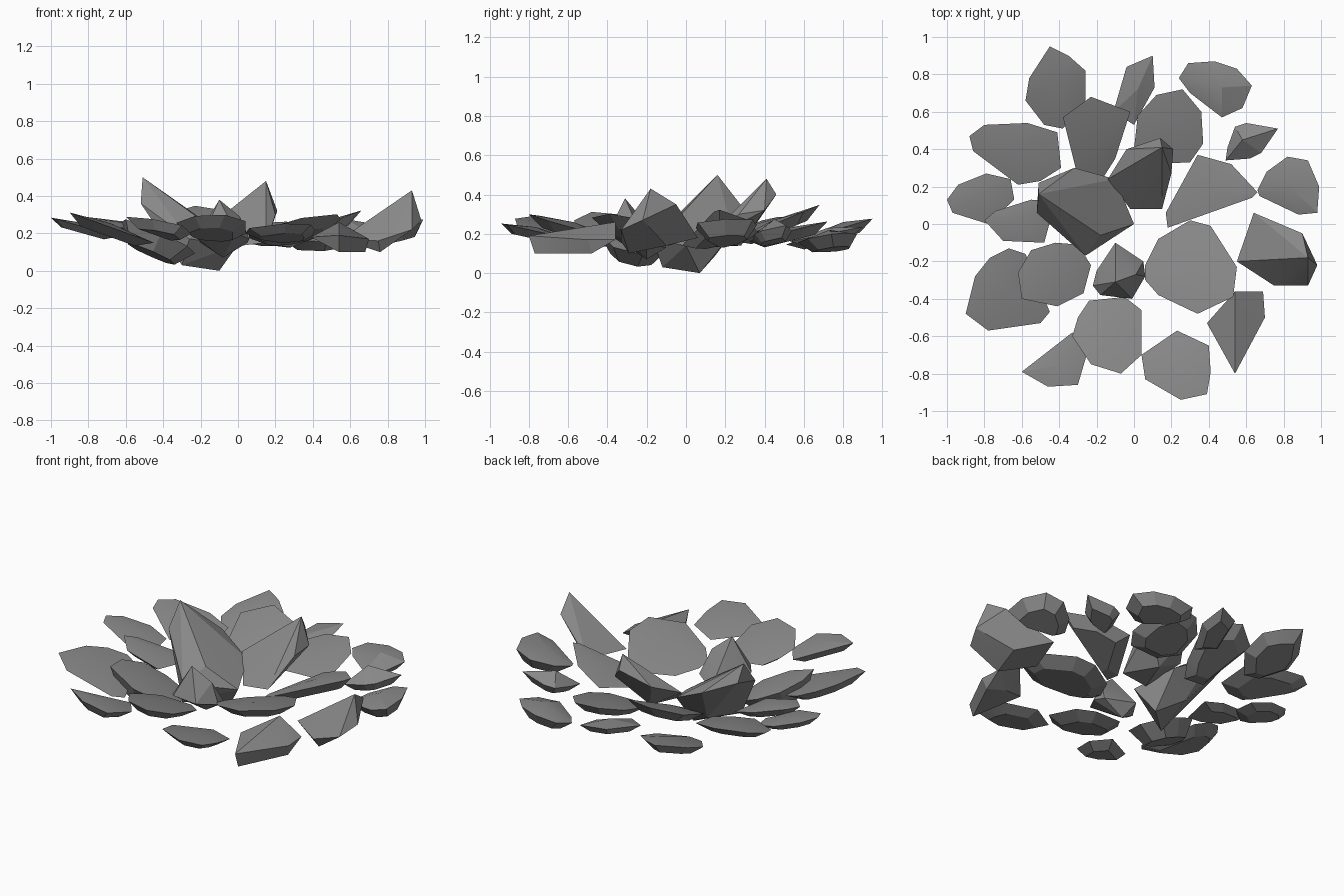
import bpy, bmesh, math
from mathutils import Vector

cube = bpy.data.objects.get("Cube")
if cube:
    bpy.data.objects.remove(cube)

# One grey stone colour
stone = bpy.data.materials.new("stone_grey")
stone.use_nodes = True
stone.diffuse_color = (.25, .25, .25, 1)
stone.node_tree.nodes["Principled BSDF"].inputs["Base Color"].default_value = stone.diffuse_color


def chunk(name, points):
    """Solid stone: the convex hull of a few corner points."""
    bm = bmesh.new()
    for p in points:
        bm.verts.new(p)
    hull = bmesh.ops.convex_hull(bm, input=bm.verts[:])
    loose = [v for v in hull["geom_interior"] if isinstance(v, bmesh.types.BMVert)]
    bmesh.ops.delete(bm, geom=loose, context='VERTS')
    bmesh.ops.dissolve_limit(bm, angle_limit=math.radians(1), verts=bm.verts[:], edges=bm.edges[:])
    bmesh.ops.recalc_face_normals(bm, faces=bm.faces[:])
    mesh = bpy.data.meshes.new(name)
    bm.to_mesh(mesh)
    bm.free()
    mesh.materials.append(stone)
    obj = bpy.data.objects.new(name, mesh)
    bpy.context.collection.objects.link(obj)
    bpy.ops.object.select_all(action='DESELECT')
    obj.select_set(True)
    bpy.context.view_layer.objects.active = obj
    bpy.ops.object.shade_smooth_by_angle(angle=math.radians(15))


def shard(name, outline, height, rise_x=0, rise_y=0, thick=.05, crest=None):
    """Chipped stone plate: an outline laid on a tilted plane, with a smaller
    underside and a low crest."""
    count = len(outline)
    cx = sum(p[0] for p in outline) / count
    cy = sum(p[1] for p in outline) / count
    normal = Vector((-rise_x, -rise_y, 1)).normalized()
    centre = Vector((cx, cy, height))
    rim = [Vector((x, y, height + rise_x * (x - cx) + rise_y * (y - cy))) for x, y in outline]
    under = [centre.lerp(p, .64) - normal * thick for p in rim]
    top = Vector(crest) if crest else centre + normal * .02
    chunk(name, rim + under + [top])


# Back shards
shard("back_right_outer_shard",
      [(-.45, .95), (-.35, .9), (-.26, .82), (-.26, .66), (-.38, .51), (-.48, .53), (-.58, .66), (-.56, .78)],
      height=.21, rise_y=.3, crest=(-.4, .8, .26))
shard("back_right_inner_shard",
      [(-.23, .68), (-.02, .6), (-.1, .35), (-.17, .24), (-.3, .25), (-.38, .57)],
      height=.25, rise_y=.42)
shard("back_middle_shard",
      [(.1, .9), (.11, .73), (0, .53), (-.11, .6), (-.04, .84)],
      height=.2, rise_y=.2, thick=.04, crest=(.02, .72, .23))
shard("back_left_inner_shard",
      [(0, .4), (.02, .58), (.12, .69), (.26, .72), (.36, .6), (.37, .43), (.3, .33), (.1, .32)],
      height=.21, rise_y=.25)
shard("back_left_outer_shard",
      [(.24, .78), (.29, .86), (.43, .87), (.55, .83), (.63, .74), (.58, .62), (.47, .57), (.3, .7)],
      height=.18, rise_x=.1, rise_y=.15, thick=.06, crest=(.47, .73, .22))

# Right side shards
shard("right_back_shard",
      [(-.88, .47), (-.8, .53), (-.57, .54), (-.41, .49), (-.39, .3), (-.5, .23), (-.62, .21), (-.86, .39)],
      height=.24, rise_x=-.13, rise_y=.18, thick=.04)
shard("right_outer_shard",
      [(-1, .13), (-.94, .21), (-.79, .27), (-.66, .24), (-.64, .13), (-.78, 0), (-.97, .06)],
      height=.235, rise_x=-.28, thick=.035)
shard("right_inner_shard",
      [(-.8, .02), (-.74, .07), (-.55, .13), (-.42, .12), (-.48, -.1), (-.7, -.09)],
      height=.21, rise_x=-.25, thick=.04)
shard("right_front_outer_shard",
      [(-.9, -.48), (-.85, -.28), (-.77, -.18), (-.67, -.13), (-.58, -.16), (-.45, -.47), (-.5, -.53), (-.78, -.57)],
      height=.235, rise_x=-.36)
shard("right_front_inner_shard",
      [(-.62, -.26), (-.55, -.14), (-.42, -.1), (-.3, -.11), (-.23, -.22), (-.27, -.37), (-.41, -.44), (-.6, -.4)],
      height=.18, rise_x=-.42, rise_y=-.15, thick=.1)

# Tall stones round the hollow
chunk("tall_right_stone",
      [(-.51, .16, .5), (-.51, .22, .4), (-.32, .3, .32), (-.1, .24, .21), (0, 0, .14), (-.26, -.17, .17),
       (-.52, .06, .36), (-.18, -.06, .26), (-.1, .07, 0), (-.3, -.12, .03), (-.25, .15, .09)])
chunk("tall_back_stone",
      [(.15, .41, .48), (.14, .46, .4), (.21, .4, .32), (.2, .27, .3), (.15, .08, .15),
       (-.02, .08, .13), (-.14, .24, .25), (0, .27, .31), (-.04, .4, .32), (.05, .28, .14)])
chunk("pointed_front_stone",
      [(-.1, -.1, .13), (.05, -.2, .15), (.06, -.28, .17), (-.01, -.4, .2), (-.18, -.38, .2),
       (-.22, -.33, .18), (-.2, -.25, .15), (-.1, -.31, .38), (.01, -.27, .29), (-.08, -.2, .07)])

# Front shards
shard("front_large_shard",
      [(.06, -.22), (.13, -.08), (.3, .02), (.41, -.01), (.55, -.23), (.53, -.39), (.34, -.48), (.13, -.38), (.06, -.3)],
      height=.22, rise_x=.2, rise_y=-.2, crest=(.33, -.32, .27))
shard("front_middle_shard",
      [(-.24, -.41), (-.05, -.39), (.04, -.46), (.04, -.7), (-.07, -.8), (-.23, -.75), (-.33, -.6), (-.3, -.5)],
      height=.24, rise_x=-.05, rise_y=-.28)
shard("front_right_shard",
      [(-.6, -.79), (-.33, -.58), (-.25, -.69), (-.3, -.86), (-.46, -.87)],
      height=.24, rise_x=-.2, rise_y=-.2)
shard("front_left_shard",
      [(.04, -.7), (.23, -.57), (.4, -.65), (.41, -.79), (.39, -.91), (.25, -.94), (.06, -.83)],
      height=.215, rise_y=-.22, thick=.04)
chunk("front_left_wedge",
      [(.54, -.36, .26), (.69, -.36, .17), (.7, -.5, .17), (.54, -.8, .19), (.39, -.53, .18),
       (.54, -.77, .1), (.68, -.48, .1), (.56, -.45, .12)])

# Left side shards
chunk("left_tall_stone",
      [(.93, -.18, .43), (.9, -.05, .35), (.64, .06, .18), (.55, -.2, .17), (.75, -.33, .16),
       (.93, -.33, .22), (.98, -.22, .27), (.76, -.29, .1), (.8, -.1, .14)])
shard("left_outer_shard",
      [(.66, .18), (.71, .28), (.82, .36), (.93, .34), (.99, .2), (.98, .06), (.88, .05), (.67, .15)],
      height=.23, rise_x=.28, rise_y=.1, thick=.07, crest=(.83, .2, .265))
shard("left_inner_shard",
      [(.17, .06), (.34, .37), (.52, .32), (.66, .17), (.63, .14), (.18, -.02)],
      height=.23, rise_x=.38)
shard("left_back_small_shard",
      [(.49, .34), (.5, .41), (.54, .52), (.6, .54), (.77, .51), (.68, .38), (.62, .35)],
      height=.205, rise_x=.18, rise_y=.1, crest=(.58, .45, .275))
